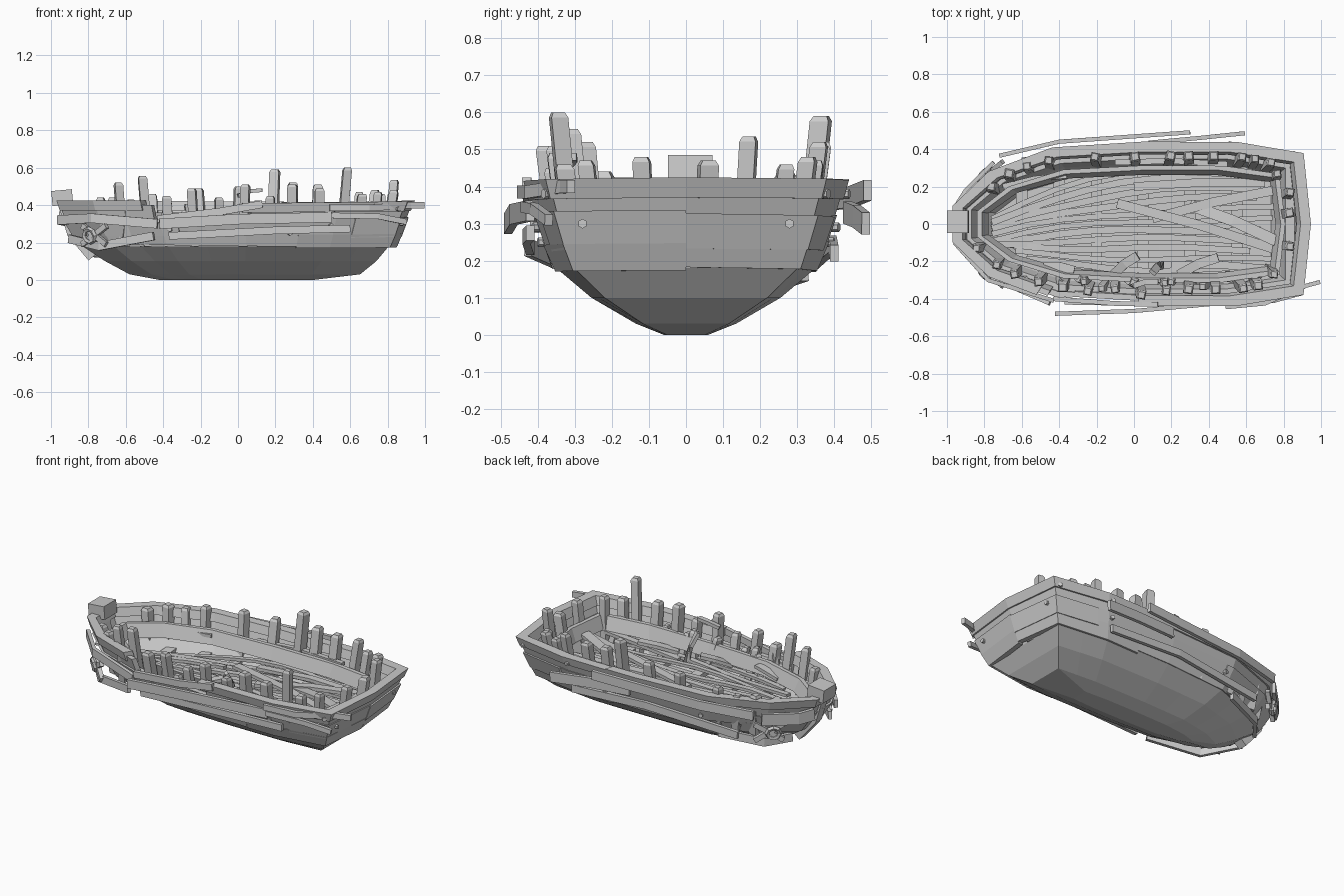
import bpy, bmesh, math, random
from mathutils import Vector

if "Cube" in bpy.data.objects:
    bpy.data.objects.remove(bpy.data.objects["Cube"])

R = random.Random(4)
# plan stations bow to stern (unit x, unit y) and hull levels (z, bow x, stern x, half width)
STATIONS = [(-1, 0), (-1, .22), (-.8, .64), (-.45, .93), (.05, 1), (.58, 1), (.96, .86), (1, 0)]
LEVELS = [(0, .42, .42, .06), (.03, .58, .68, .135), (.1, .71, .77, .255), (.18, .83, .84, .35),
          (.28, .90, .88, .385), (.34, .93, .90, .405), (.43, .96, .935, .43)]


def hull_pt(u, z, d=0):
    """Point on the hull; u runs -7..7 (negative is the -y side), d is inset."""
    a = min(abs(u), 7)
    i = min(int(a), 6)
    f = a - i
    px = STATIONS[i][0] * (1 - f) + STATIONS[i + 1][0] * f
    py = STATIONS[i][1] * (1 - f) + STATIONS[i + 1][1] * f
    zz = max(0, min(z, .43))
    for lo, hi in zip(LEVELS, LEVELS[1:]):
        if lo[0] <= zz <= hi[0]:
            t = (zz - lo[0]) / (hi[0] - lo[0])
            b, s, w = (lo[k] * (1 - t) + hi[k] * t for k in (1, 2, 3))
            break
    return Vector((px * ((b if px < 0 else s) - d), math.copysign(py * (w - d), u), z))


def make(name, verts, faces):
    me = bpy.data.meshes.new(name)
    me.from_pydata([tuple(v) for v in verts], [], faces)
    bm = bmesh.new()
    bm.from_mesh(me)
    bmesh.ops.recalc_face_normals(bm, faces=bm.faces)
    bm.to_mesh(me)
    bm.free()
    ob = bpy.data.objects.new(name, me)
    bpy.context.collection.objects.link(ob)
    return ob


def loft(name, rings, cyclic=False):
    """Skin closed rings of equal length, capping the ends."""
    n, m = len(rings[0]), len(rings)
    verts = [v for r in rings for v in r]
    faces = []
    for i in range(m if cyclic else m - 1):
        j = (i + 1) % m
        faces += [(i * n + k, i * n + (k + 1) % n, j * n + (k + 1) % n, j * n + k) for k in range(n)]
    if not cyclic:
        faces += [tuple(range(n)), tuple(range((m - 1) * n, m * n))]
    return make(name, verts, faces)


def strake(name, u0, u1, z0, z1, d=0, th=.03):
    """Board bent round the hull; z0 and z1 are (start, end) heights of the two edges."""
    full = u1 - u0 >= 14
    us = [u0] + [k for k in range(math.ceil(u0 + .01), math.ceil(u1 - .01))] + ([] if full else [u1])
    rings = []
    for u in us:
        t = (u - u0) / (u1 - u0)
        a, b = z0[0] + (z0[1] - z0[0]) * t, z1[0] + (z1[1] - z1[0]) * t
        rings.append([hull_pt(u, a, d), hull_pt(u, b, d), hull_pt(u, b, d + th), hull_pt(u, a, d + th)])
    return loft(name, rings, full)


def beam(name, path, w, h):
    """Squared timber along a path; w is sideways, h is up."""
    pts = [Vector(p) for p in path]
    rings = []
    for i, p in enumerate(pts):
        t = (pts[min(i + 1, len(pts) - 1)] - pts[max(i - 1, 0)]).normalized()
        side = t.cross(Vector((0, 0, 1)))
        side = side.normalized() if side.length > .3 else Vector((0, 1, 0))
        up = side.cross(t).normalized()
        rings.append([p + side * (sx * w / 2) + up * (sz * h / 2)
                      for sx, sz in ((-1, -1), (1, -1), (1, 1), (-1, 1))])
    return loft(name, rings)


def post(name, foot, top, w, yaw=0):
    """Upright timber with a chamfered top."""
    a, b = Vector(foot), Vector(top)
    rings = []
    for p, k in ((a, 1), (b - (b - a).normalized() * .014, 1), (b, .7)):
        rings.append([p + Vector((math.cos(yaw + q * math.pi / 2 + .785) * w * .7 * k,
                                  math.sin(yaw + q * math.pi / 2 + .785) * w * .7 * k, 0)) for q in range(4)])
    return loft(name, rings)


# solid lower hull with a hollow inside
U = [-6, -5.5, -5, -4.5, -4, -3.5, -3, -2.5, -2, -1, 1, 2, 2.5, 3, 3.5, 4, 4.5, 5, 5.5, 6]
rings = [[hull_pt(u, z) for u in U] for z in (0, .03, .1, .18, .25, .32)]
rings += [[hull_pt(u, z, d) for u in U] for z, d in ((.32, .05), (.25, .05), (.16, .06))]
loft("hull", rings)

# overlapping outer strakes, split into boards with uneven edges
for z0, z1, d, cuts in ((.18, .25, -.008, (-7, -4.6, -2.2, 0, 2.4, 4.5, 7)),
                        (.235, .325, -.012, (-7, -5.3, -3.2, 0, 3.1, 5.2, 7))):
    for a, b in zip(cuts, cuts[1:]):
        j = [R.uniform(-.012, .012) for _ in range(4)]
        strake("side_strake", a, b, (z0 + j[0], z0 + j[1]), (z1 + j[2], z1 + j[3]),
               d + R.uniform(-.006, .004), .03)

# upper wall, broken open on the front side
strake("upper_strake_front", -7, -4.05, (.315, .3), (.40, .39), -.004)
strake("upper_strake_bow", -2.9, 3.2, (.30, .315), (.40, .40), -.004)
strake("upper_strake_back", 3.2, 7, (.31, .315), (.39, .40), -.004)
# rim rail
strake("rim_rail_front", -7, -3.95, (.37, .36), (.425, .41), -.013, .055)
strake("rim_rail_bow", -2.75, 4.4, (.37, .37), (.425, .42), -.013, .055)
strake("rim_rail_back", 4.4, 7, (.365, .37), (.415, .425), -.013, .055)
beam("fallen_rim_plank", [(-.43, -.40, .325), (-.1, -.425, .365), (.13, -.43, .405)], .025, .04)
# inner rail
strake("inner_rail", -7, 7, (.28, .28), (.36, .36), .098, .025)

# frame posts: x, y, top height
POSTS = [(-.76, .20, .42), (-.67, .27, .44), (-.56, .31, .43), (-.46, .34, .46), (-.2, .36, .49),
         (0, .36, .50), (.19, .365, .59), (.30, .365, .52), (.43, .365, .51), (.57, .36, .52),
         (.65, .35, .47), (.72, .33, .48), (.78, .27, .46), (.84, .17, .535), (.82, -.12, .48),
         (-.83, -.13, .42), (-.74, -.22, .44), (-.64, -.27, .52), (-.5, -.31, .555), (-.38, -.34, .45),
         (-.24, -.36, .49), (-.1, -.35, .44), (.03, -.38, .51), (.18, -.36, .45), (.30, -.35, .51),
         (.45, -.35, .49), (.57, -.345, .60), (.66, -.33, .46), (.75, -.27, .47), (.82, .06, .47)]
for x, y, top in POSTS:
    lean = R.uniform(-.015, .015)
    post("frame_post", (x * .96, y * .88, .18), (x + lean, y, top), R.uniform(.042, .052), R.uniform(-.2, .2))

# short broken posts and splinters along the front inside wall
for i in range(15):
    x = -.60 + i * .092
    y = -.27 - .04 * math.cos(x * 2) + R.uniform(-.02, .02)
    post("broken_stub", (x, y + .02, .18), (x + R.uniform(-.05, .05), y - .02, R.uniform(.30, .41)),
         .038, R.uniform(-.5, .5))

# cross beams under the floor
for x in (-.6, -.4, -.2, .05, .3, .55):
    w = .30 - .25 * max(0, -x - .3)
    beam("cross_beam", [(x, -w, .20), (x, 0, .185), (x, w, .20)], .06, .03)

# curved floor planks sweeping aft from the bow
for i in range(12):
    k = -1 + 2 * i / 11
    x0 = -.76 + .25 * max(0, -k) ** 1.5
    y0, y1 = (-.10 + .14 * max(k, 0) if k > -.35 else k * .24), k * .30
    x1 = R.uniform(.6, .78)
    path = []
    for s in range(9):
        t = s / 8
        y = y1 + (y0 - y1) * (1 - t) ** 2.8
        path.append((x0 + (x1 - x0) * t, y + .012 * math.sin(s * .9 + i),
                     .212 + .035 * (y / .3) ** 2 + .012 * math.sin(s + i * 2)))
    beam("floor_plank", path, R.uniform(.028, .038), .018)

# loose planks fallen across the stern and the middle
for p0, p1, w in (((-.09, .11, .27), (.77, -.14, .27), .05), ((.1, .03, .24), (.75, .18, .29), .05),
                  ((0, .2, .25), (.7, .22, .26), .045), ((.3, .1, .25), (.76, -.09, .30), .06),
                  ((.24, -.27, .26), (.45, -.18, .30), .05), ((-.12, -.28, .27), (.02, -.17, .33), .05),
                  ((-.48, -.23, .3), (-.32, -.25, .33), .05), ((.2, -.22, .24), (.72, -.24, .27), .04),
                  ((-.7, .2, .3), (-.36, .26, .33), .03), ((-.1, .33, .34), (.5, .32, .36), .03),
                  ((.1, -.26, .42), (.15, -.22, .24), .04), ((.0, -.33, .45), (.13, -.31, .48), .03)):
    mid = (Vector(p0) + Vector(p1)) / 2 + Vector((0, .012, .01))
    beam("loose_plank", [p0, mid, p1], w, .02)

# sprung outer planks standing off the sides
for path, h in (([(-.42, -.48, .30), (.0, -.465, .325), (.5, -.42, .335)], .055),
                ([(-.37, -.42, .235), (.2, -.43, .265), (.6, -.42, .275)], .04),
                ([(.49, -.445, .385), (.7, -.425, .385), (.92, -.33, .40), (.995, -.31, .40)], .035),
                ([(.5, -.435, .345), (.75, -.41, .34), (.9, -.37, .31)], .03),
                ([(-.90, -.13, .22), (-.74, -.30, .18), (-.45, -.425, .235)], .045),
                ([(-.96, -.10, .32), (-.78, -.30, .33), (-.43, -.41, .30)], .05),
                ([(-.72, .365, .36), (-.4, .44, .37), (.30, .49, .39)], .055),
                ([(.08, .435, .33), (.35, .46, .32), (.59, .485, .30)], .06),
                ([(-.95, .10, .33), (-.9, .18, .32), (-.75, .33, .33)], .07),
                ([(-.6, .345, .2), (.0, .395, .245), (.5, .40, .22)], .045),
                ([(-.80, .1, .15), (-.70, .23, .14), (-.45, .32, .17)], .05)):
    beam("sprung_plank", path, .022, h)

# bow stem and its block
beam("bow_stem", [(-.78, 0, .12), (-.89, 0, .25), (-.94, 0, .42)], .06, .05)
beam("bow_block", [(-.995, .012, .435), (-.885, .012, .445)], .12, .08)

# anchor hole rings with crossed battens on both bow sides
for s in (-1, 1):
    c = Vector((-.785, s * .265, .24))
    n = Vector((-.62, s * .74, -.2)).normalized()
    bpy.ops.mesh.primitive_torus_add(major_radius=.036, minor_radius=.014, major_segments=8,
                                     minor_segments=5, location=c + n * .014,
                                     rotation=n.to_track_quat('Z', 'Y').to_euler())
    bpy.context.object.name = "anchor_ring"
    t = Vector((.75, s * .62, 0))
    for dz in (-.05, .05):
        beam("anchor_batten", [c - t * .06 + Vector((0, 0, -dz)), c + t * .11 + Vector((0, 0, dz))],
             .025, .03)

# bolt heads
BOLTS = [(u * s, z) for s in (-1, 1) for u, z in ((3.1, .27), (4.5, .25), (4.95, .29), (4.95, .38),
                                                  (5.9, .38), (6.2, .30), (1.6, .33))]
for u, z in BOLTS:
    p = hull_pt(u, z, -.014)
    n = Vector((1, 0, 0)) if abs(u) > 6 else Vector((p.x * .3 if abs(u) > 2 else p.x, p.y, 0)).normalized()
    bpy.ops.mesh.primitive_cylinder_add(vertices=6, radius=.013, depth=.022, location=p,
                                        rotation=n.to_track_quat('Z', 'Y').to_euler())
    bpy.context.object.name = "bolt"
